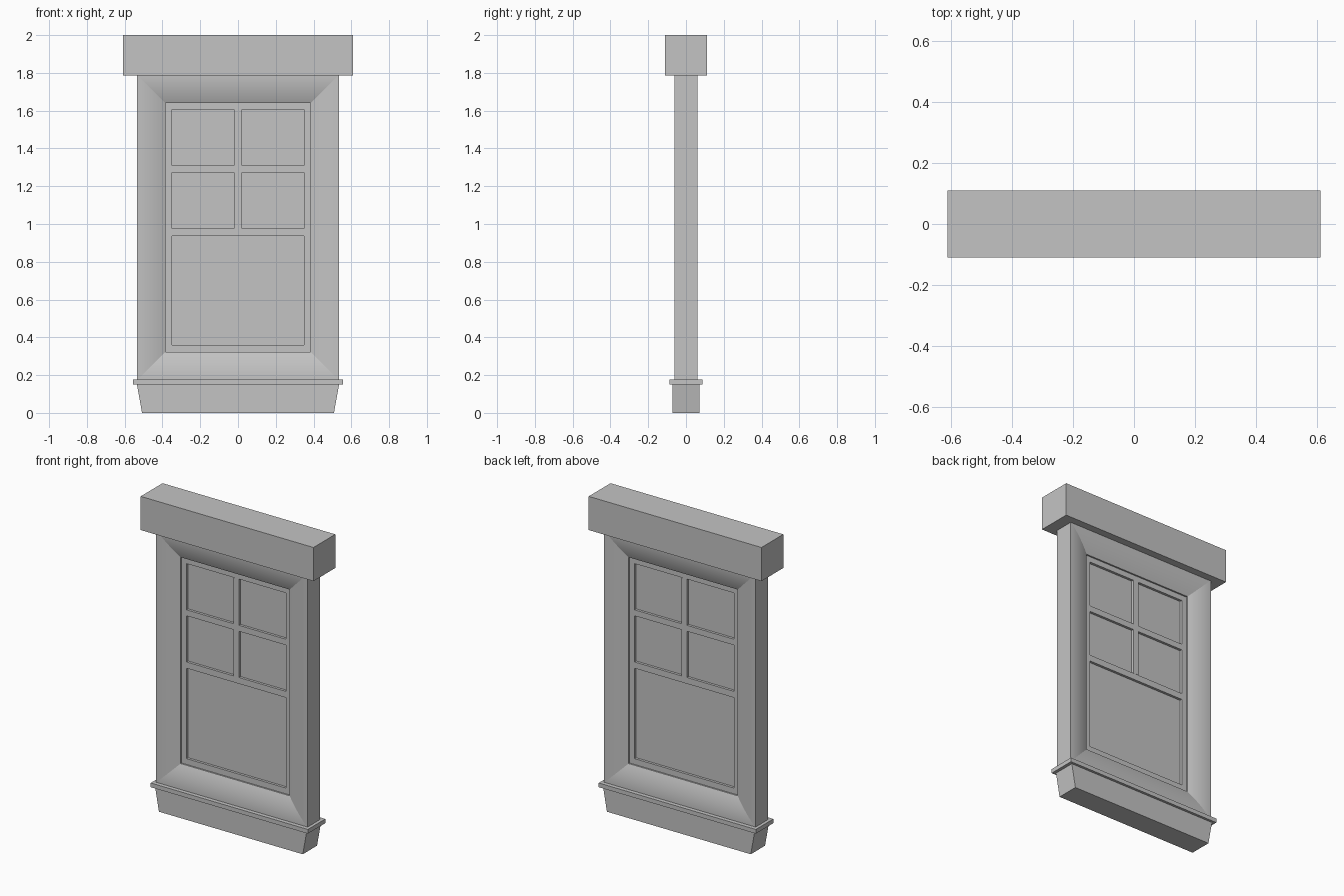
import bpy
import bmesh
import math

cube = bpy.data.objects.get("Cube")
if cube:
    bpy.data.objects.remove(cube, do_unlink=True)

grey = bpy.data.materials.new("plain_grey")
grey.use_nodes = True
COLOUR = (0.55, 0.55, 0.55, 1)
grey.diffuse_color = COLOUR
grey.node_tree.nodes["Principled BSDF"].inputs["Base Color"].default_value = COLOUR


def finish(name, bm):
    bmesh.ops.recalc_face_normals(bm, faces=bm.faces)
    mesh = bpy.data.meshes.new(name)
    bm.to_mesh(mesh)
    bm.free()
    mesh.materials.append(grey)
    obj = bpy.data.objects.new(name, mesh)
    bpy.context.collection.objects.link(obj)
    return obj


def box(name, x0, x1, depth, z0, z1, taper=0.0):
    """Box centred on y = 0; taper pulls the bottom ends inwards."""
    bm = bmesh.new()
    bmesh.ops.create_cube(bm, size=1)
    for v in bm.verts:
        low = v.co.z < 0
        right = v.co.x > 0
        x = x1 if right else x0
        if low:
            x += -taper if right else taper
        v.co = (x, math.copysign(depth, v.co.y), z0 if low else z1)
    return finish(name, bm)


# Lintel, ledge and apron
box("lintel", -0.61, 0.61, 0.11, 1.785, 2.0)
box("sill_ledge", -0.555, 0.555, 0.088, 0.15, 0.177)
box("sill_apron", -0.535, 0.535, 0.072, 0.0, 0.15, taper=0.027)

# Mitred casing: rounded profile (inset, y) swept round the opening
HALF_W, Z_LOW, Z_HIGH, WIDTH = 0.535, 0.173, 1.79, 0.15
STEPS = 10
face = [(WIDTH * i / STEPS, -0.062 + 0.034 * (i / STEPS) ** 2)
        for i in range(STEPS + 1)]
profile = face + [(inset, -y) for inset, y in reversed(face)]

bm = bmesh.new()
rings = []
for sx, top in ((-1, False), (1, False), (1, True), (-1, True)):
    rings.append([bm.verts.new((sx * (HALF_W - inset), y,
                                Z_HIGH - inset if top else Z_LOW + inset))
                  for inset, y in profile])
for k, ring in enumerate(rings):
    after = rings[(k + 1) % 4]
    for i in range(len(profile)):
        j = (i + 1) % len(profile)
        bm.faces.new((ring[i], ring[j], after[j], after[i]))
for edge in bm.edges:
    # keep the mitres and the outer corners crisp
    a, b = (v.co for v in edge.verts)
    edge.smooth = abs(a.x - b.x) < 1e-5 or abs(a.z - b.z) < 1e-5
casing = finish("casing", bm)
bpy.ops.object.select_all(action="DESELECT")
casing.select_set(True)
bpy.context.view_layer.objects.active = casing
bpy.ops.object.shade_smooth_by_angle(angle=math.radians(30), keep_sharp_edges=True)

# Sash bars around the panes
IN, BAR, SASH = 0.385, 0.35, 0.018
for side, x0, x1 in (("right", -IN, -BAR), ("left", BAR, IN)):
    box("sash_stile_" + side, x0, x1, SASH, 0.323, 1.64)
for name, z0, z1 in (("bottom_rail", 0.323, 0.36), ("meeting_rail", 0.937, 0.977),
                     ("glazing_bar", 1.272, 1.31), ("top_rail", 1.605, 1.64)):
    box(name, -BAR, BAR, SASH, z0, z1)
box("centre_bar", -0.02, 0.02, SASH + 0.001, 0.977, 1.605)

# Panes
box("glass", -BAR, BAR, 0.002, 0.36, 1.605)
